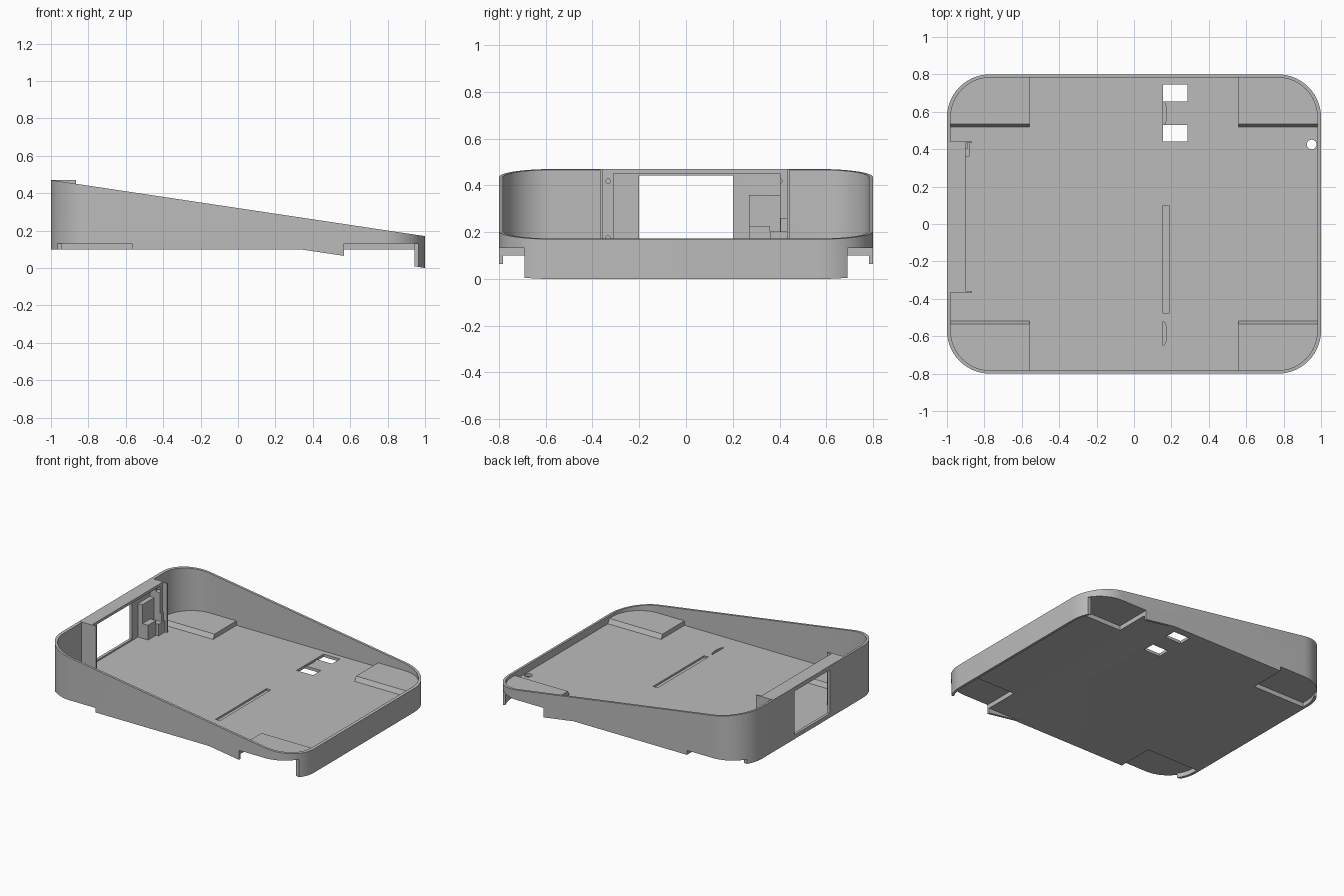
import bpy, bmesh, math
from mathutils import Vector

if "Cube" in bpy.data.objects:
    bpy.data.objects.remove(bpy.data.objects["Cube"], do_unlink=True)

grey = bpy.data.materials.new("plain grey")
grey.use_nodes = True
grey.diffuse_color = (0.5, 0.5, 0.5, 1)
grey.node_tree.nodes["Principled BSDF"].inputs["Base Color"].default_value = (0.5, 0.5, 0.5, 1)

AXES = {"x": lambda a, b, t: (t, a, b), "y": lambda a, b, t: (a, t, b), "z": lambda a, b, t: (a, b, t)}


def prism(name, points, axis, low, high):
    """Extrude a flat outline along an axis."""
    bm = bmesh.new()
    place = AXES[axis]
    face = bm.faces.new([bm.verts.new(place(a, b, low)) for a, b in points])
    out = bmesh.ops.extrude_face_region(bm, geom=[face])
    shift = Vector(place(0, 0, high - low))
    bmesh.ops.translate(bm, vec=shift, verts=[v for v in out["geom"] if isinstance(v, bmesh.types.BMVert)])
    bmesh.ops.recalc_face_normals(bm, faces=bm.faces)
    mesh = bpy.data.meshes.new(name)
    bm.to_mesh(mesh)
    bm.free()
    mesh.materials.append(grey)
    obj = bpy.data.objects.new(name, mesh)
    bpy.context.collection.objects.link(obj)
    return obj


def box(name, x, y, z):
    return prism(name, [(x[0], y[0]), (x[1], y[0]), (x[1], y[1]), (x[0], y[1])], "z", *z)


def rounded(hx, hy, r, steps=14):
    """Rounded rectangle outline."""
    pts = []
    for q, (sx, sy) in enumerate([(1, 1), (-1, 1), (-1, -1), (1, -1)]):
        for i in range(steps + 1):
            a = math.pi / 2 * (q + i / steps)
            pts.append((sx * (hx - r) + r * math.cos(a), sy * (hy - r) + r * math.sin(a)))
    return pts


def circle(cx, cy, r, n=24):
    return [(cx + r * math.cos(i * math.tau / n), cy + r * math.sin(i * math.tau / n)) for i in range(n)]


def combine(obj, tool, op="DIFFERENCE"):
    """Apply a boolean and discard the tool."""
    mod = obj.modifiers.new("cut", "BOOLEAN")
    mod.operation, mod.object, mod.solver = op, tool, "EXACT"
    bpy.context.view_layer.objects.active = obj
    bpy.ops.object.modifier_apply(modifier=mod.name)
    bpy.data.objects.remove(tool, do_unlink=True)


FLOOR_LOW, FLOOR_TOP, POCKET, PAD = 0.10, 0.12, 0.132, 0.152
outer = rounded(1, 0.8, 0.23)
inner = rounded(0.98, 0.783, 0.212)

# wedge-shaped tray with rounded corners
side = [(-1.1, FLOOR_LOW), (0.33, FLOOR_LOW), (1, 0), (1.1, 0), (1.1, 0.155), (-1.1, 0.485)]
tray = prism("tray", side, "y", -1, 1)
combine(tray, prism("outline", outer, "z", -0.5, 1), "INTERSECT")

# hollow above the floor, leaving a raised pad at each corner
hollow = prism("hollow", inner, "z", FLOOR_TOP, 1)
for sx in (-1, 1):
    for sy in (-1, 1):
        pad = [(sy * 0.518, 0.05), (sy * 0.518, FLOOR_TOP), (sy * 0.534, PAD), (sy * 0.9, PAD), (sy * 0.9, 0.05)]
        combine(hollow, prism("pad", pad, "x", *sorted((sx * 0.56, sx * 1.1))))
combine(tray, hollow)

# open underside behind the skirt
combine(tray, prism("underside", inner, "z", -0.3, FLOOR_LOW))

# foot pockets below the pads and notches through the outer wall
for sx in (-1, 1):
    for sy in (-1, 1):
        xs = sorted((sx * 0.568, sx * 1.2))
        pocket = box("pocket", xs, sorted((sy * 0.535, sy * 0.9)), (-0.2, POCKET))
        combine(pocket, prism("limit", inner, "z", -0.3, 0.5), "INTERSECT")
        combine(tray, pocket)
        combine(tray, box("notch", xs, sorted((sy * 0.69, sy * 0.9)), (-0.25, POCKET)))

# floor openings, groove and thumb nicks
for y in ((0.655, 0.745), (0.44, 0.53)):
    combine(tray, box("window", (0.155, 0.285), y, (0, 0.3)))
combine(tray, prism("round_hole", circle(0.95, 0.425, 0.026), "z", 0.05, 0.16))
combine(tray, box("groove", (0.155, 0.19), (-0.475, 0.1), (0.107, 0.3)))
for cy in (-0.585, 0.59):
    nick = [(0.155 + 0.02 * math.sin(i * math.pi / 10), cy - 0.065 * math.cos(i * math.pi / 10)) for i in range(11)]
    combine(tray, prism("nick", nick, "z", 0.107, 0.3))

# end wall opening, reaching down to the floor
combine(tray, box("opening", (-1.1, -0.9), (-0.2, 0.2), (0.13, 0.442)))

# frame behind the end wall
box("frame_roof", (-0.999, -0.9), (-0.365, 0.435), (0.452, 0.471))
for name, y in (("front_frame_plate", (-0.367, -0.357)), ("back_frame_plate", (0.432, 0.442))):
    box(name, (-0.985, -0.865), y, (0.115, 0.471))
post = box("front_frame_post", (-0.985, -0.9), (-0.36, -0.31), (0.115, 0.46))
strip = box("back_frame_post", (-0.985, -0.9), (0.403, 0.435), (0.115, 0.46))
for obj, y in ((post, -0.333), (strip, 0.402)):
    for z in (0.418, 0.175):
        combine(obj, prism("screw_hole", circle(y, z, 0.01, 12), "x", -0.93, -0.8))

# stepped bracket beside the opening
box("bracket_back", (-0.985, -0.945), (0.27, 0.41), (0.115, 0.36))
box("bracket_step", (-0.985, -0.9), (0.27, 0.36), (0.115, 0.225))
box("bracket_ledge", (-0.985, -0.88), (0.36, 0.434), (0.115, 0.203))
box("bracket_tab", (-0.985, -0.89), (0.405, 0.434), (0.115, 0.26))

# crisp edges, smooth rounded corners
bpy.ops.object.select_all(action="DESELECT")
tray.select_set(True)
bpy.context.view_layer.objects.active = tray
bpy.ops.object.shade_smooth_by_angle(angle=math.radians(25))
